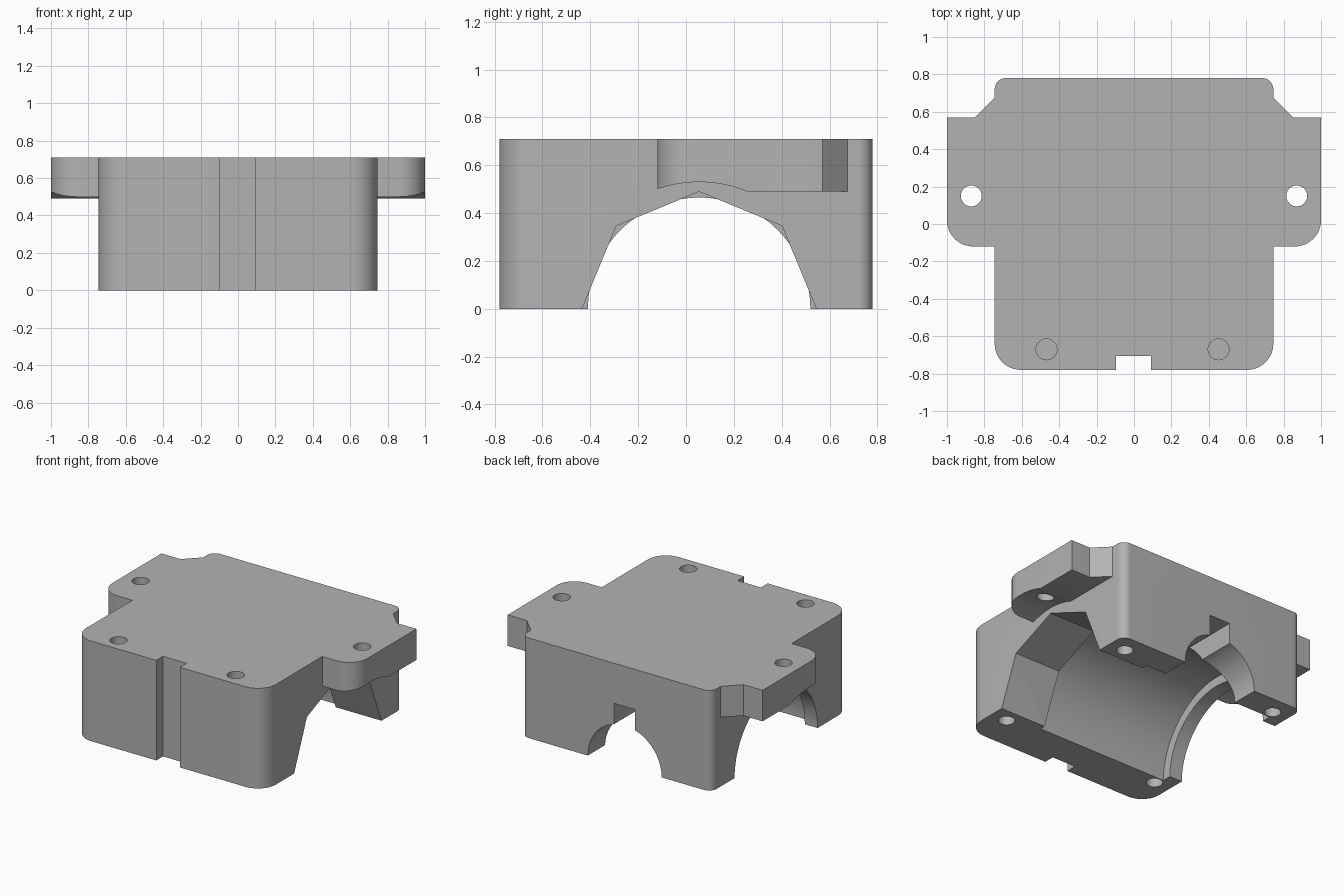
import bpy, bmesh, math
from mathutils import Vector

cube = bpy.data.objects.get("Cube")
if cube:
    bpy.data.objects.remove(cube, do_unlink=True)

HEIGHT = 0.71
BORE_Y = 0.055   # bore axis runs along x at this y, on z = 0

grey = bpy.data.materials.new("plain grey")
grey.use_nodes = True
colour = (0.45, 0.45, 0.45, 1)
grey.diffuse_color = colour
grey.node_tree.nodes["Principled BSDF"].inputs["Base Color"].default_value = colour


def rounded(corners, steps=12):
    """Outline from (x, y, radius) corners, with arcs where radius > 0."""
    out = []
    for i, (x, y, r) in enumerate(corners):
        p = Vector((x, y))
        if not r:
            out.append(p)
            continue
        a = (Vector(corners[i - 1][:2]) - p).normalized()
        b = (Vector(corners[(i + 1) % len(corners)][:2]) - p).normalized()
        centre = p + (a + b) * r      # right-angled corners only
        for k in range(steps + 1):
            t = k / steps * math.pi / 2
            out.append(centre - b * r * math.cos(t) - a * r * math.sin(t))
    return out


def circle(cx, cy, r, sides=96):
    return [Vector((cx + r * math.cos(k * math.tau / sides),
                    cy + r * math.sin(k * math.tau / sides))) for k in range(sides)]


def prism(name, outline, lo, hi, axis="z"):
    """Extrude an outline along an axis; outline is (x,y), (y,z) or (x,z)."""
    place = {"z": lambda p, d: (p.x, p.y, d),
             "x": lambda p, d: (d, p.x, p.y),
             "y": lambda p, d: (p.x, d, p.y)}[axis]
    bm = bmesh.new()
    face = bm.faces.new([bm.verts.new(place(p, lo)) for p in outline])
    top = bmesh.ops.extrude_face_region(bm, geom=[face])["geom"]
    shift = place(Vector((0, 0)), hi - lo)
    bmesh.ops.translate(bm, vec=shift, verts=[v for v in top if isinstance(v, bmesh.types.BMVert)])
    bmesh.ops.recalc_face_normals(bm, faces=bm.faces)
    mesh = bpy.data.meshes.new(name)
    bm.to_mesh(mesh)
    bm.free()
    mesh.materials.append(grey)
    obj = bpy.data.objects.new(name, mesh)
    bpy.context.collection.objects.link(obj)
    return obj


def combine(target, tool, operation="DIFFERENCE"):
    tool.hide_render = True
    mod = target.modifiers.new(operation.title(), "BOOLEAN")
    mod.operation, mod.solver, mod.object = operation, "EXACT", tool
    bpy.context.view_layer.objects.active = target
    bpy.ops.object.modifier_apply(modifier=mod.name)
    bpy.data.objects.remove(tool, do_unlink=True)


def box(x0, x1, y0, y1):
    return [Vector(p) for p in ((x0, y0), (x1, y0), (x1, y1), (x0, y1))]


# Main block
W, D = 0.745, 0.78
housing = prism("housing", rounded([(-W, -D, .14), (W, -D, .14), (W, D, .06), (-W, D, .06)]),
                0, HEIGHT)

# Side ears with an arched underside
for s in (1, -1):
    ear = prism("side_ear", rounded([(s * .7, -.12, 0), (s, -.12, .14), (s, .57, 0),
                                     (s * .85, .57, 0), (s * W, .675, 0), (s * .7, .675, 0)]),
                .49, HEIGHT)
    combine(ear, prism("ear_arch", circle(BORE_Y, 0, .53), -1.2, 1.2, "x"))
    combine(housing, ear, "UNION")

# Stepped bore: wide chamber, narrow round end and octagonal end
combine(housing, prism("chamber", circle(BORE_Y, 0, .53), -.645, .385, "x"))
combine(housing, prism("round_end", circle(BORE_Y, 0, .465), -.8, -.6, "x"))
combine(housing, prism("octagon_end", circle(BORE_Y, 0, .49, 8), .3, .8, "x"))

# Back port with a slot above it
combine(housing, prism("back_port", circle(-.065, 0, .29, 64), .2, .9, "y"))
combine(housing, prism("back_slot", box(-.148, .018, -.1, .425), .2, .9, "y"))

# Front notch
combine(housing, prism("front_notch", box(-.095, .09, -.9, -.705), -.1, .8))

# Bolt holes: through the ears, blind from the top, blind from below
for s in (1, -1):
    combine(housing, prism("ear_hole", circle(s * .87, .15, .056, 32), .3, .8))
    combine(housing, prism("top_hole", circle(s * .46 - .008, -.67, .056, 32), .35, .8))
    for t in (1, -1):
        combine(housing, prism("base_hole", circle(s * .62, BORE_Y + t * .59, .054, 32), -.1, .25))

# Smooth curved walls, crisp edges
bpy.ops.object.select_all(action="DESELECT")
housing.select_set(True)
bpy.context.view_layer.objects.active = housing
bpy.ops.object.shade_smooth_by_angle(angle=math.radians(30))
